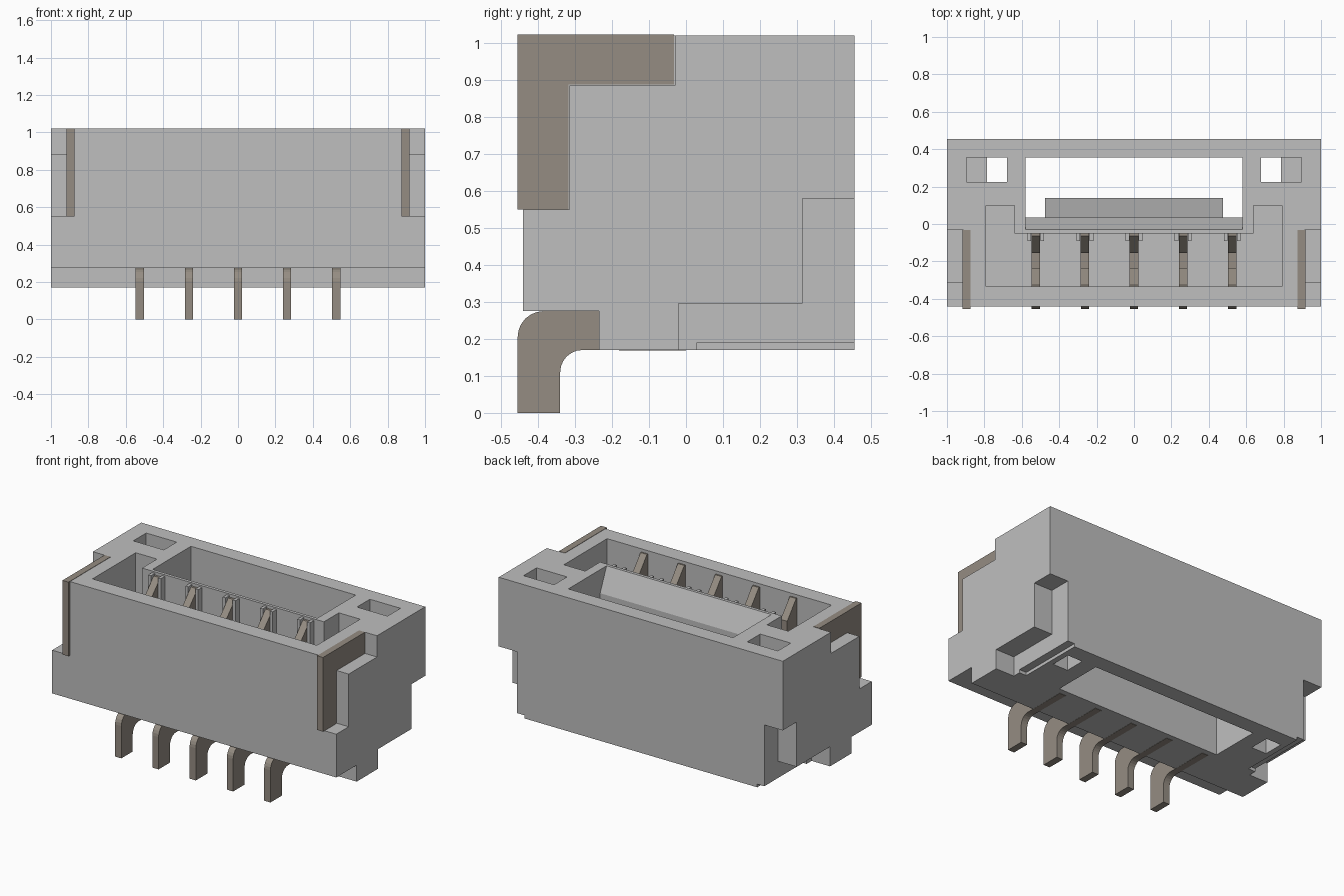
import bpy, bmesh, math

cube = bpy.data.objects.get("Cube")
if cube:
    bpy.data.objects.remove(cube, do_unlink=True)


def material(name, rgb):
    m = bpy.data.materials.new(name)
    m.use_nodes = True
    m.diffuse_color = (*rgb, 1)
    m.node_tree.nodes["Principled BSDF"].inputs["Base Color"].default_value = (*rgb, 1)
    return m


grey = material("grey plastic", (0.52, 0.52, 0.52))
metal = material("warm metal", (0.30, 0.265, 0.225))


def prism(name, profile, x0, x1, mat=grey):
    """Extrude a (y, z) profile from x0 to x1."""
    bm = bmesh.new()
    face = bm.faces.new([bm.verts.new((x0, y, z)) for y, z in profile])
    out = bmesh.ops.extrude_face_region(bm, geom=[face])
    verts = [v for v in out["geom"] if isinstance(v, bmesh.types.BMVert)]
    bmesh.ops.translate(bm, verts=verts, vec=(x1 - x0, 0, 0))
    bmesh.ops.recalc_face_normals(bm, faces=bm.faces)
    me = bpy.data.meshes.new(name)
    bm.to_mesh(me)
    bm.free()
    me.materials.append(mat)
    ob = bpy.data.objects.new(name, me)
    bpy.context.collection.objects.link(ob)
    return ob


def rect(y0, y1, z0, z1):
    return [(y0, z0), (y1, z0), (y1, z1), (y0, z1)]


def cut(profile, x0, x1):
    cutter = prism("cutter", profile, x0, x1)
    cutter.hide_render = True
    mod = body.modifiers.new("cut", "BOOLEAN")
    mod.operation = "DIFFERENCE"
    mod.solver = "EXACT"
    mod.object = cutter
    bpy.context.view_layer.objects.active = body
    bpy.ops.object.modifier_apply(modifier=mod.name)
    bpy.data.objects.remove(cutter, do_unlink=True)


def cut_both(profile, x0, x1):
    cut(profile, x0, x1)
    cut(profile, -x1, -x0)


def arc(cy, cz, r, a0, a1, n=6):
    return [(cy + r * math.cos(math.radians(a0 + (a1 - a0) * i / n)),
             cz + r * math.sin(math.radians(a0 + (a1 - a0) * i / n))) for i in range(n + 1)]


TOP, OVER, BASE = 1.02, 1.1, 0.17
FLOOR = 0.4

# Housing with undercut front
body = prism("housing", [(-.44, .275), (-.44, TOP), (.455, TOP), (.455, BASE),
                         (-.235, BASE), (-.235, .275)], -1, 1)

# Plug cavity, its side pockets, and the sloped through slot behind it
cut(rect(-.335, -.05, FLOOR, OVER), -.79, .79)
cut_both(rect(-.335, .10, FLOOR, OVER), .64, .79)
cut([(-.057, OVER), (-.03, TOP), (.035, .87), (.035, .1), (.355, .1), (.355, OVER)], -.58, .58)

# Latch pockets with narrower through holes
cut_both(rect(.225, .355, .7, OVER), .68, .895)
cut_both(rect(.225, .355, .1, OVER), .68, .785)

# Stepped recesses on the lower back of each side
cut_both([(-.02, .1), (-.02, .295), (.315, .295), (.315, .58), (.5, .58), (.5, .1)], .87, 1.1)
cut_both(rect(.03, .5, .1, .19), .82, 1.1)

# Corner notches beside the side clips
cut_both([(-.5, .55), (-.315, .55), (-.315, .885), (-.03, .885), (-.03, OVER), (-.5, OVER)], .915, 1.1)

# Side clips
clip = [(-.455, .55), (-.317, .55), (-.317, .887), (-.032, .887), (-.032, TOP + .002), (-.455, TOP + .002)]
prism("left_clip", clip, .875, .917, metal)
prism("right_clip", clip, -.917, -.875, metal)

# Sloped latch wedge inside the slot
prism("latch_wedge", [(.03, .45), (.14, .45), (.035, .75), (.03, .75)], -.475, .475)

# Contacts: bent tail below, two chamfered prongs joined by a base above
tail = ([(-.455, .0), (-.34, .0)] + arc(-.28, .11, .06, 180, 90)
        + [(0, .168), (0, .2), (-.235, .2), (-.235, .275)] + arc(-.385, .205, .07, 90, 180))
fork = [(-.335, .39), (-.05, .39), (-.05, 1.0), (-.065, 1.0), (-.155, .905),
        (-.155, .5), (-.235, .5), (-.235, .89), (-.325, 1.0), (-.335, 1.0)]
for i in range(5):
    x = (i - 2) * .2625
    prism(f"contact_tail_{i + 1}", tail, x - .022, x + .022, metal)
    prism(f"contact_fork_{i + 1}", fork, x - .023, x + .023, metal)
    for side in (-1, 1):
        prism(f"contact_rib_{i + 1}", rect(-.09, -.045, FLOOR - .01, TOP - .01),
              x + side * .025, x + side * .045)
